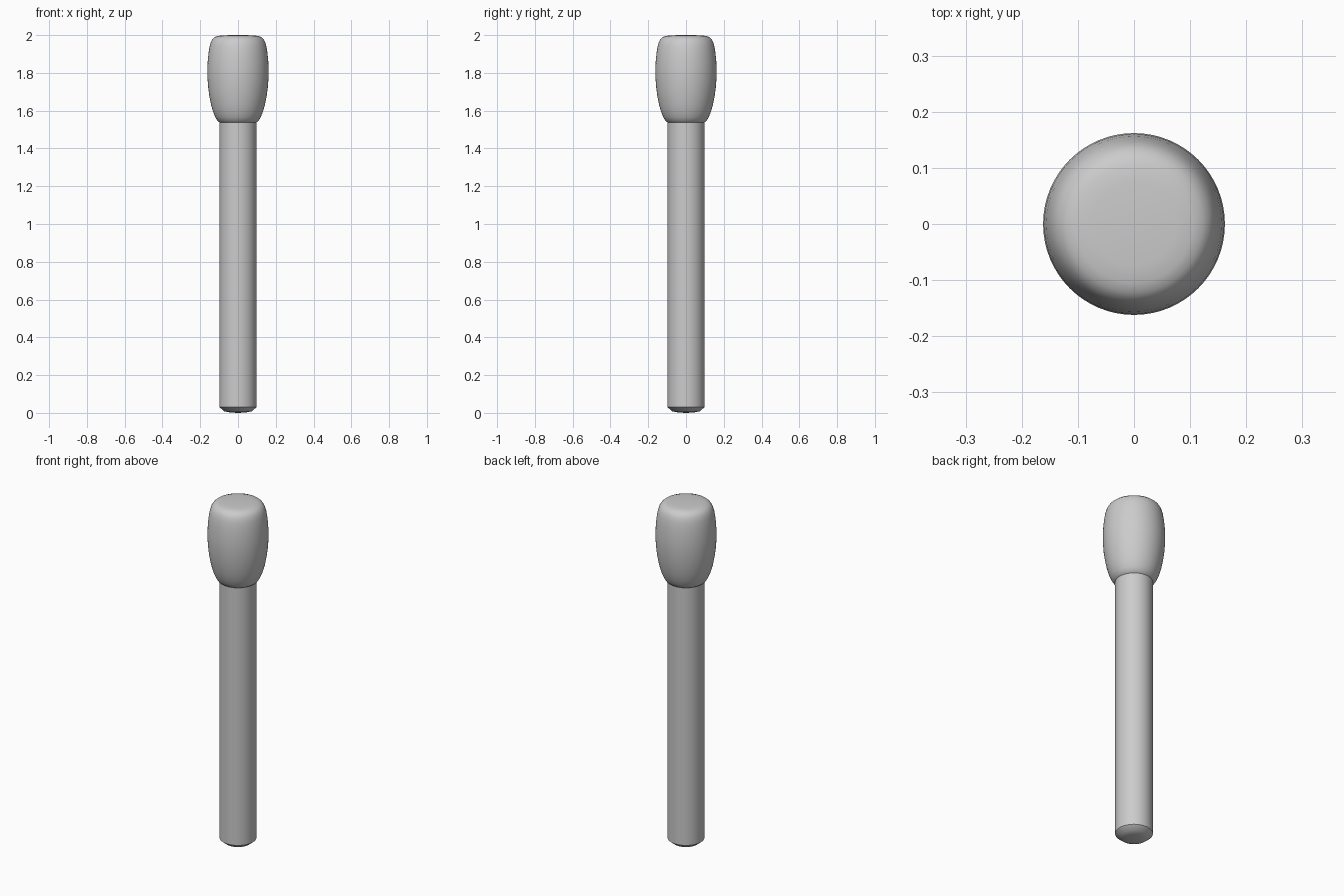
import bpy, bmesh, math

if "Cube" in bpy.data.objects:
    bpy.data.objects.remove(bpy.data.objects["Cube"])


def lathe(name, profile, segments=64, angle=30):
    """Revolve a list of (radius, z) points around z; radius 0 makes a pole."""
    bm = bmesh.new()
    verts = [bm.verts.new((r, 0, z)) for r, z in profile]
    edges = [bm.edges.new(p) for p in zip(verts, verts[1:])]
    bmesh.ops.spin(bm, geom=verts + edges, cent=(0, 0, 0), axis=(0, 0, 1),
                   angle=2 * math.pi, steps=segments, use_duplicate=False)
    bmesh.ops.remove_doubles(bm, verts=bm.verts, dist=1e-5)
    bmesh.ops.recalc_face_normals(bm, faces=bm.faces)
    mesh = bpy.data.meshes.new(name)
    bm.to_mesh(mesh)
    bm.free()
    obj = bpy.data.objects.new(name, mesh)
    bpy.context.collection.objects.link(obj)
    bpy.ops.object.select_all(action='DESELECT')
    obj.select_set(True)
    bpy.context.view_layer.objects.active = obj
    bpy.ops.object.shade_smooth_by_angle(angle=math.radians(angle))
    return obj


# Straight round handle with a chamfered foot
lathe("handle", [(0, 0), (0.04, 0.002), (0.072, 0.008), (0.098, 0.03), (0.098, 1.54)])

# Bulging head with softly rounded top, tapering down to the handle
lathe("head", [
    (0.098, 1.538), (0.108, 1.545), (0.12, 1.565), (0.132, 1.594),
    (0.143, 1.633), (0.152, 1.68), (0.158, 1.725), (0.162, 1.78),
    (0.162, 1.82), (0.160, 1.865), (0.156, 1.905), (0.150, 1.942),
    (0.143, 1.965), (0.134, 1.98), (0.122, 1.99), (0.105, 1.996),
    (0.075, 1.999), (0, 2.0)], angle=50)
